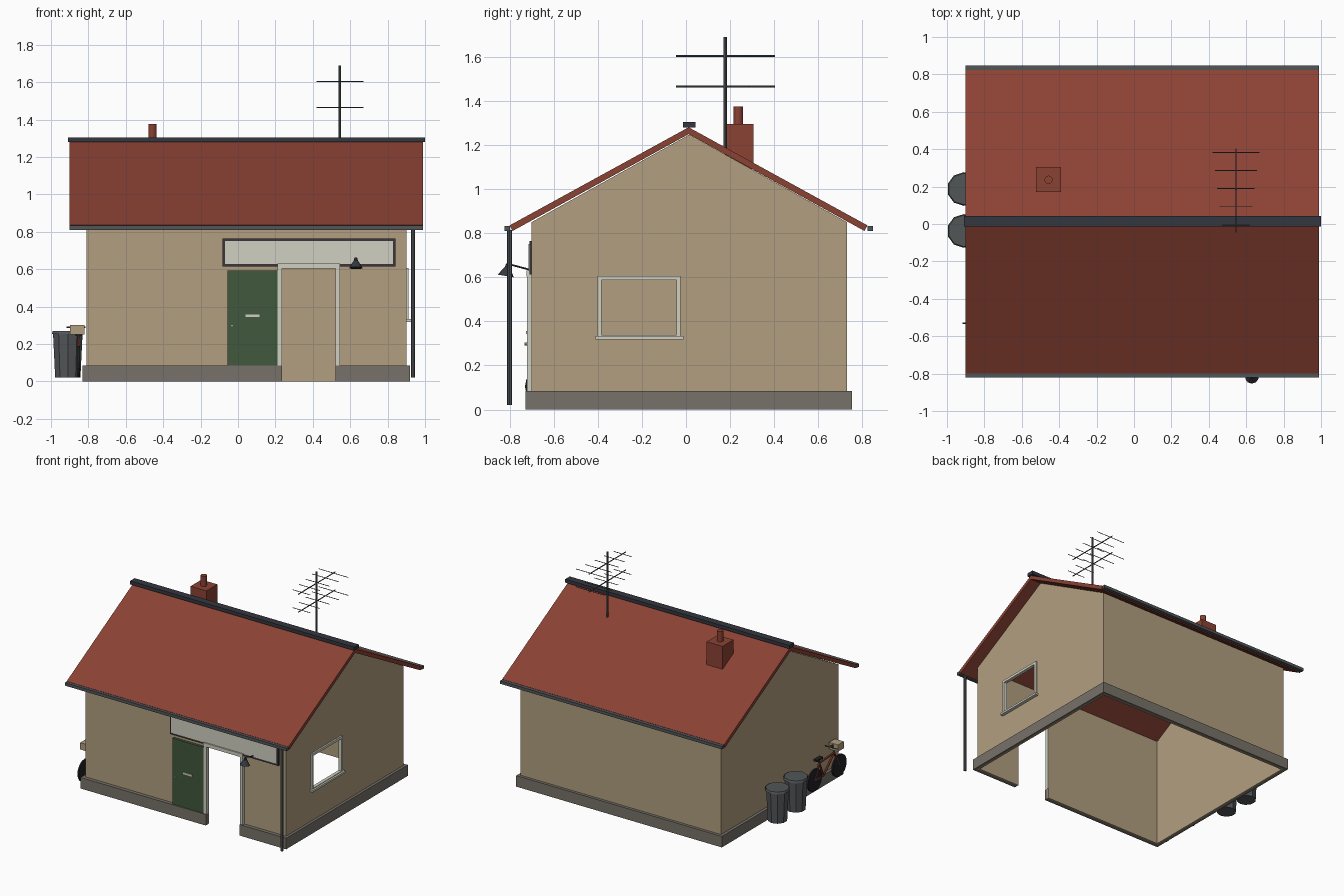
import bpy, bmesh, math
from mathutils import Vector

if "Cube" in bpy.data.objects:
    bpy.data.objects.remove(bpy.data.objects["Cube"], do_unlink=True)


def material(name, r, g, b):
    m = bpy.data.materials.new(name)
    m.use_nodes = True
    m.diffuse_color = (r, g, b, 1)
    m.node_tree.nodes["Principled BSDF"].inputs["Base Color"].default_value = (r, g, b, 1)
    return m


WALL = material("sand render", .44, .345, .215)
STONE = material("plinth grey", .185, .165, .14)
ROOF = material("tile red", .26, .054, .034)
METAL = material("metal grey", .085, .092, .097)
SLATE = material("dark slate", .034, .038, .05)
TRIM = material("off white", .64, .63, .54)
GREEN = material("door green", .052, .098, .045)
BORDER = material("dark plum", .045, .033, .045)
BLACK = material("tyre black", .015, .015, .018)


def finish(bm, name, mat):
    bmesh.ops.recalc_face_normals(bm, faces=bm.faces)
    mesh = bpy.data.meshes.new(name)
    bm.to_mesh(mesh)
    bm.free()
    ob = bpy.data.objects.new(name, mesh)
    bpy.context.collection.objects.link(ob)
    if mat:
        mesh.materials.append(mat)
    return ob


def box(name, x, y, z, mat=None):
    """Box from (low, high) pairs on each axis."""
    bm = bmesh.new()
    bmesh.ops.create_cube(bm, size=1)
    for v in bm.verts:
        v.co = [(a + b) / 2 + c * (b - a) for (a, b), c in zip((x, y, z), v.co)]
    return finish(bm, name, mat)


def prism(name, profile, x, mat):
    """Extrude a (y, z) profile along x."""
    bm = bmesh.new()
    face = bm.faces.new([bm.verts.new((x[0], py, pz)) for py, pz in profile])
    ext = bmesh.ops.extrude_face_region(bm, geom=[face])
    moved = [g for g in ext["geom"] if isinstance(g, bmesh.types.BMVert)]
    bmesh.ops.translate(bm, verts=moved, vec=(x[1] - x[0], 0, 0))
    return finish(bm, name, mat)


def rod(name, a, b, r, mat, r2=None, sides=8):
    """Cylinder or cone between two points."""
    a, b = Vector(a), Vector(b)
    bm = bmesh.new()
    bmesh.ops.create_cone(bm, cap_ends=True, segments=sides, radius1=r,
                          radius2=r if r2 is None else r2, depth=(b - a).length)
    turn = (b - a).to_track_quat('Z', 'Y').to_matrix()
    for v in bm.verts:
        v.co = turn @ v.co + (a + b) / 2
    return finish(bm, name, mat)


def cut(ob, *cutters):
    for c in cutters:
        c.hide_render = True
        mod = ob.modifiers.new("cut", 'BOOLEAN')
        mod.operation, mod.solver, mod.object = 'DIFFERENCE', 'EXACT', c
    bpy.context.view_layer.update()
    ev = ob.evaluated_get(bpy.context.evaluated_depsgraph_get())
    mesh = bpy.data.meshes.new_from_object(ev)
    ob.modifiers.clear()
    ob.data = mesh
    for c in cutters:
        bpy.data.objects.remove(c, do_unlink=True)


# Main shell: hollow, open below, with doorway and side window
L, R, F, B = -.81, .90, -.70, .73
RIDGE_Y = (F + B) / 2
walls = prism("walls", [(F, 0), (B, 0), (B, .85), (RIDGE_Y, 1.247), (F, .85)], (L, R), WALL)
cut(walls,
    box("room_cutter", (L + .012, R - .012), (F + .012, B - .012), (-1, 2)),
    box("doorway_cutter", (.235, .522), (-.9, -.5), (-1, .605)),
    box("window_cutter", (.8, 1), (-.385, -.042), (.335, .588)))

plinth = box("plinth", (L - .022, R + .02), (F - .028, B + .022), (0, .085), STONE)
cut(plinth,
    box("plinth_inner_cutter", (L, R), (F, B), (-1, 1)),
    box("plinth_gap_cutter", (.235, .522), (-.9, -.5), (-1, 1)))

# Roof slabs, ridge and gutters
RX = (-.90, .99)
for side, eave in (("front", -.80), ("back", .823)):
    inward = .014 if eave < 0 else -.014
    prism(side + "_roof_slope",
          [(RIDGE_Y - .003, 1.28), (eave, .835), (eave + inward, .81), (RIDGE_Y - .003, 1.249)],
          RX, ROOF)
box("ridge_cap", (-.91, 1.0), (-.014, .042), (1.279, 1.305), SLATE)
box("front_gutter", RX, (-.822, -.798), (.81, .833), METAL)
box("back_gutter", RX, (.822, .848), (.81, .833), METAL)
rod("downpipe", (.935, -.80, .02), (.935, -.80, .815), .011, METAL)

# Chimney
box("chimney", (-.525, -.39), (.172, .305), (1.09, 1.296), ROOF)
rod("chimney_pot", (-.457, .237, 1.29), (-.457, .237, 1.375), .022, ROOF, sides=12)

# Aerial
AX, AY = .545, .178
rod("aerial_mast", (AX, AY, 1.15), (AX, AY, 1.69), .007, METAL)
for z in (1.465, 1.603):
    rod("aerial_boom", (AX, -.045, z), (AX, .403, z), .004, METAL, sides=6)
    for i in range(5):
        y, half = -.005 + i * .097, .075 + i * .0125
        rod("aerial_element", (AX - half, y, z), (AX + half, y, z), .0025, METAL, sides=5)

# Front door and doorway surround
box("front_door", (-.055, .21), (F - .02, F), (.085, .592), GREEN)
box("letter_slot", (.04, .115), (F - .026, F - .018), (.343, .357), TRIM)
rod("door_knob", (-.032, F - .018, .298), (-.032, F - .033, .298), .007, TRIM)
box("left_jamb", (.21, .236), (F - .022, F + .01), (.085, .63), TRIM)
box("right_jamb", (.521, .546), (F - .022, F + .01), (.085, .63), TRIM)
box("lintel", (.21, .546), (F - .024, F + .01), (.604, .631), TRIM)

# Blank fascia board with border
box("fascia_border", (-.083, .842), (F - .01, F), (.613, .764), BORDER)
box("fascia_panel", (-.07, .829), (F - .014, F), (.628, .75), TRIM)

# Wall lamp
rod("lamp_arm", (.63, F, .632), (.63, -.805, .66), .004, SLATE, sides=6)
rod("lamp_shade", (.63, -.817, .606), (.63, -.811, .642), .037, SLATE, .014, sides=10)
rod("lamp_cap", (.63, -.811, .64), (.63, -.808, .662), .013, SLATE, .007)

# Side window frame
FX = (R - .014, R + .012)
for y in ((-.402, -.384), (-.043, -.025)):
    box("window_side", FX, y, (.325, .606), TRIM)
for z in ((.325, .338), (.587, .606)):
    box("window_rail", FX, (-.402, -.025), z, TRIM)
box("window_sill", (R - .014, R + .026), (-.411, -.012), (.318, .333), TRIM)

# Bins
for y in (.187, -.037):
    rod("bin_body", (-.91, y, .02), (-.91, y, .256), .071, METAL, .083, sides=10)
    rod("bin_lid", (-.91, y, .254), (-.91, y, .27), .09, METAL, .084, sides=10)

# Bicycle leaning by the left wall
BX = -.852


def at(y, z):
    return (BX, y, z)


rear, front = (-.345, .105), (-.645, .105)
crank, seat, head = (-.455, .10), (-.405, .215), (-.585, .225)
for y, z in (rear, front):
    rod("bicycle_wheel", (BX - .006, y, z), (BX + .006, y, z), .085, BLACK, sides=16)
for a, b in ((rear, crank), (rear, seat), (crank, seat), (crank, head), (seat, head), (head, front)):
    rod("bicycle_tube", at(*a), at(*b), .008, ROOF, sides=6)
rod("seat_post", at(*seat), at(-.395, .245), .006, METAL, sides=6)
box("saddle", (BX - .016, BX + .016), (-.43, -.355), (.243, .257), BLACK)
rod("handlebar_stem", at(*head), at(-.565, .29), .006, METAL, sides=6)
rod("handlebar", (-.918, -.53, .29), (-.815, -.53, .29), .004, METAL, sides=6)
rod("handlebar_reach", at(-.53, .29), at(-.57, .29), .005, METAL, sides=6)
box("carrier_box", (-.897, -.82), (-.64, -.57), (.25, .302), WALL)
